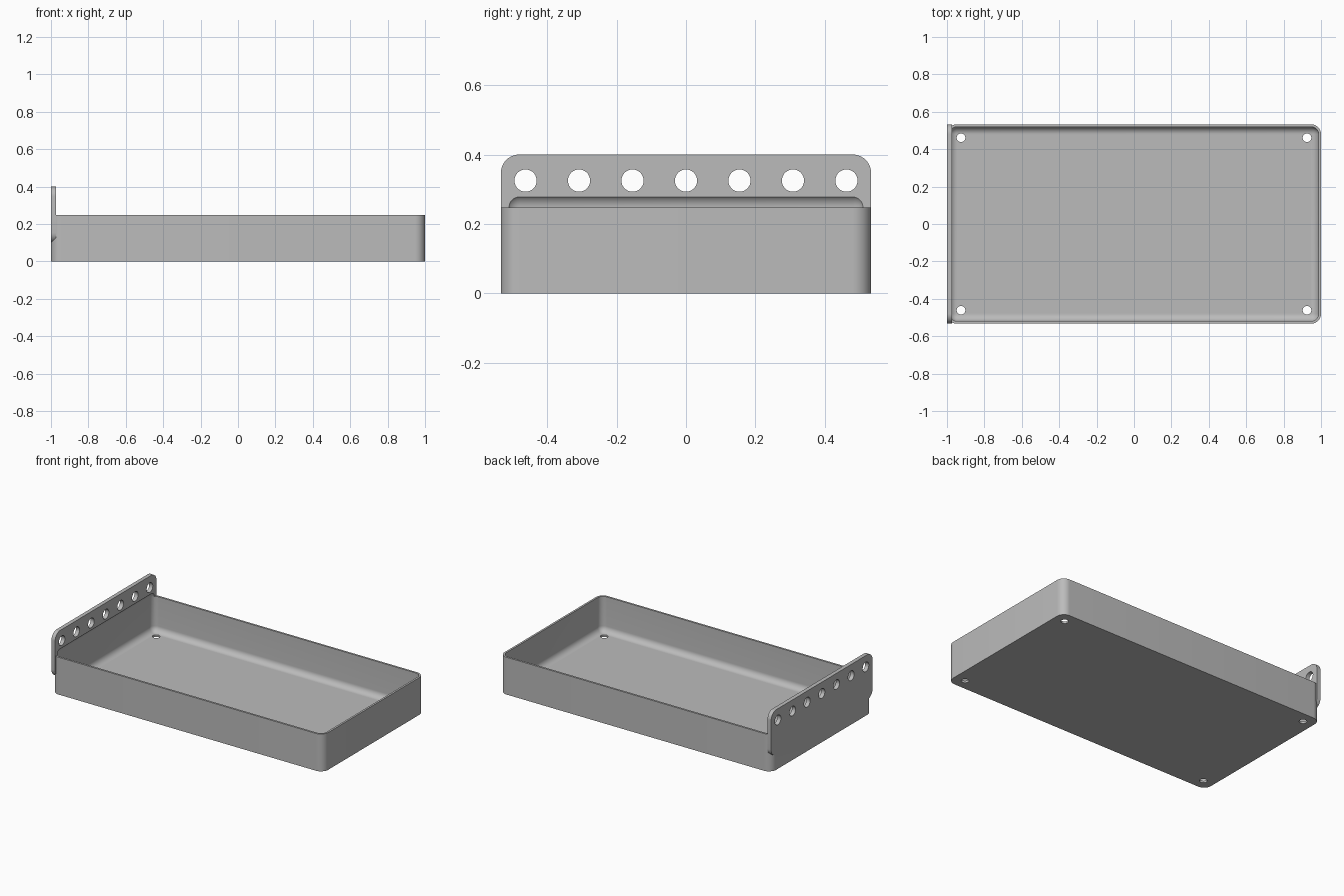
import bpy
import bmesh
from math import radians
from mathutils import Matrix, Vector

if "Cube" in bpy.data.objects:
    bpy.data.objects.remove(bpy.data.objects["Cube"], do_unlink=True)

# Main sizes
HALF_X, HALF_Y = 1.0, 0.533
RIM, TOP = 0.248, 0.4
WALL, PLATE = 0.0133, 0.0267
CORNER = 0.053

grey = bpy.data.materials.new("plain grey")
grey.use_nodes = True
colour = (0.5, 0.5, 0.5, 1)
grey.diffuse_color = colour
grey.node_tree.nodes["Principled BSDF"].inputs["Base Color"].default_value = colour


def make_object(name, bm):
    mesh = bpy.data.meshes.new(name)
    bm.to_mesh(mesh)
    bm.free()
    mesh.materials.append(grey)
    obj = bpy.data.objects.new(name, mesh)
    bpy.context.collection.objects.link(obj)
    return obj


def rounded_box(name, low, high, radius, axis=None, segments=10):
    """Box with rounded edges; with an axis, only edges along it are rounded."""
    low, high = Vector(low), Vector(high)
    bm = bmesh.new()
    bmesh.ops.create_cube(bm, size=1)
    for v in bm.verts:
        v.co = (low + high) / 2 + v.co * (high - low)
    edges = [e for e in bm.edges if axis is None
             or abs(e.verts[0].co[axis] - e.verts[1].co[axis]) > 1e-4]
    bmesh.ops.bevel(bm, geom=edges, offset=radius, segments=segments,
                    profile=0.5, affect='EDGES')
    return make_object(name, bm)


def hole_cutters(name, points, radius, depth, turn=Matrix()):
    """A set of round drills, one at each point."""
    bm = bmesh.new()
    for p in points:
        bmesh.ops.create_cone(bm, cap_ends=True, segments=40, radius1=radius,
                              radius2=radius, depth=depth,
                              matrix=Matrix.Translation(p) @ turn)
    return make_object(name, bm)


def combine(target, other, operation):
    mod = target.modifiers.new(operation.title(), 'BOOLEAN')
    mod.operation, mod.solver, mod.object = operation, 'EXACT', other
    bpy.context.view_layer.objects.active = target
    bpy.ops.object.modifier_apply(modifier=mod.name)
    bpy.data.objects.remove(other, do_unlink=True)


# Tray block joined to the hanging plate at its end
tray = rounded_box("tray_with_hanging_plate", (-HALF_X, -HALF_Y, 0),
                   (HALF_X, HALF_Y, RIM), CORNER, axis=2)
plate = rounded_box("hanging_plate", (-HALF_X, -HALF_Y, 0.1),
                    (-HALF_X + PLATE, HALF_Y, TOP), CORNER, axis=0)
combine(tray, plate, 'UNION')

# Hollow with rounded edges, which also scoops a little of the plate
hollow = rounded_box("hollow", (WALL - HALF_X, WALL - HALF_Y, WALL),
                     (HALF_X - WALL, HALF_Y - WALL, 0.288), 0.04)
combine(tray, hollow, 'DIFFERENCE')

# Row of holes through the plate
row = [(-HALF_X + PLATE / 2, 0.154 * i, 0.325) for i in range(-3, 4)]
combine(tray, hole_cutters("plate_holes", row, 0.032, 0.2,
                           Matrix.Rotation(radians(90), 4, 'Y')), 'DIFFERENCE')

# Drain holes in the floor corners
corners = [(sx * 0.925, sy * 0.461, 0) for sx in (-1, 1) for sy in (-1, 1)]
combine(tray, hole_cutters("floor_holes", corners, 0.023, 0.1), 'DIFFERENCE')

bpy.ops.object.select_all(action='DESELECT')
tray.select_set(True)
bpy.context.view_layer.objects.active = tray
bpy.ops.object.shade_smooth_by_angle(angle=radians(30))
